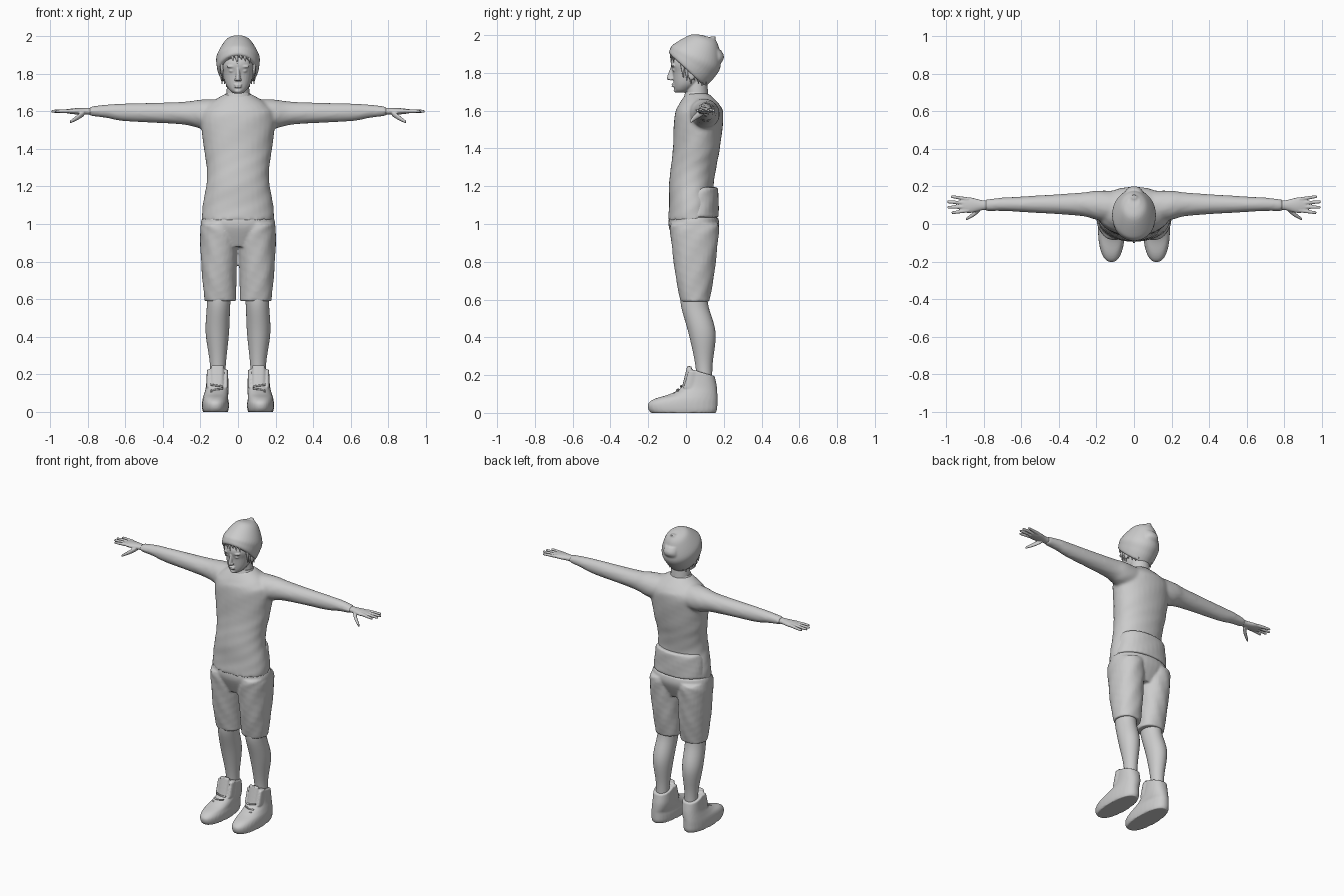
import bpy, bmesh
from math import sin, cos, pi
from mathutils import Vector, Matrix

if "Cube" in bpy.data.objects:
    bpy.data.objects.remove(bpy.data.objects["Cube"])

clay = bpy.data.materials.new("plain grey")
clay.use_nodes = True
GREY = (0.6, 0.6, 0.6, 1)
clay.diffuse_color = GREY
clay.node_tree.nodes["Principled BSDF"].inputs["Base Color"].default_value = GREY


def upright(z, front, back, width, x=0, tilt=0):
    """Cross-section of something that stands: front and back y, half width."""
    centre = Vector((x, (front + back) / 2, z))
    return centre, Vector((0, (back - front) / 2, tilt)), Vector((width, 0, 0))


def sideways(x, y, z, depth, height):
    """Cross-section of something that runs along x."""
    return Vector((x, y, z)), Vector((0, depth, 0)), Vector((0, 0, height))


def spline(before, start, end, after, t):
    """Smooth curve through start and end, shaped by both neighbours."""
    leave, arrive = (end - before) / 2, (after - start) / 2
    turn = leave + arrive - (end - start) * 2
    bend = (end - start) - leave - turn
    return start + (leave + (bend + turn * t) * t) * t


def refine(rings, steps):
    """Add in-between cross-sections along the spline."""
    last = len(rings) - 1
    fine = []
    for i in range(last):
        near = [rings[min(max(i + k, 0), last)] for k in (-1, 0, 1, 2)]
        for step in range(steps):
            fine.append([spline(*part, step / steps) for part in zip(*near)])
    return fine + [rings[-1]]


def loft(bm, *rings, both=False, sides=32, steps=5, square=2, fold=0):
    """Closed smooth skin through the rings; both adds the mirrored copy."""
    for mirror in ((1, -1) if both else (1,)):
        loops = []
        for n, (centre, depth, width) in enumerate(refine(rings, steps)):
            loop = []
            for k in range(sides):
                angle = 2 * pi * k / sides
                c, s = cos(angle), sin(angle)
                radius = (abs(c) ** square + abs(s) ** square) ** (-1 / square)
                radius *= 1 + fold * sin(4 * angle + n) * sin(n / 2 + 2 * angle)
                point = centre + (depth * c + width * s) * radius
                point.x *= mirror
                loop.append(bm.verts.new(point))
            loops.append(loop)
        for low, high in zip(loops, loops[1:]):
            for k in range(sides):
                bm.faces.new((low[k - 1], low[k], high[k], high[k - 1]))
        bm.faces.new(loops[0])
        bm.faces.new(loops[-1])


def blob(bm, place, size, both=False):
    """Ellipsoid, or a mirrored pair of them."""
    for mirror in ((1, -1) if both else (1,)):
        shift = Matrix.Translation((place[0] * mirror, place[1], place[2]))
        bmesh.ops.create_uvsphere(bm, u_segments=20, v_segments=12, radius=1,
                                  matrix=shift @ Matrix.Diagonal((*size, 1)))


def finish(bm, name, voxel=0, relax=2):
    """Make the object; a voxel size melts its pieces into one skin."""
    bmesh.ops.recalc_face_normals(bm, faces=bm.faces)
    mesh = bpy.data.meshes.new(name)
    bm.to_mesh(mesh)
    bm.free()
    mesh.materials.append(clay)
    obj = bpy.data.objects.new(name, mesh)
    bpy.context.collection.objects.link(obj)
    if voxel:
        melt = obj.modifiers.new("melt", "REMESH")
        melt.mode = "VOXEL"
        melt.voxel_size = voxel
        melt.use_smooth_shade = True
        soft = obj.modifiers.new("relax", "SMOOTH")
        soft.factor, soft.iterations = 0.5, relax
    else:
        bpy.ops.object.select_all(action="DESELECT")
        obj.select_set(True)
        bpy.context.view_layer.objects.active = obj
        bpy.ops.object.shade_smooth_by_angle(angle=0.8)


# Shirt: trunk and both sleeves
bm = bmesh.new()
loft(bm, upright(1.02, -.095, .155, .195), upright(1.1, -.09, .15, .187),
     upright(1.2, -.09, .145, .17), upright(1.3, -.08, .16, .167),
     upright(1.4, -.07, .18, .18), upright(1.57, -.06, .197, .2),
     upright(1.63, -.04, .18, .165), upright(1.69, 0, .12, .075),
     square=2.1, fold=.015)
loft(bm, sideways(.1, .09, 1.58, .085, .085), sideways(.2, .1, 1.585, .078, .076),
     sideways(.3, .105, 1.59, .06, .06), sideways(.6, .105, 1.594, .041, .047),
     sideways(.7, .105, 1.6, .036, .035), sideways(.79, .1, 1.6, .03, .025),
     both=True, fold=.02)
finish(bm, "shirt", .01, 4)

# Loose hem hanging below a fold across the back
bm = bmesh.new()
loft(bm, upright(1.035, -.08, .172, .19), upright(1.17, -.04, .172, .164),
     upright(1.195, -.02, .165, .145), square=2.2, fold=.02)
finish(bm, "shirt_back_fold", .008)

# Ribbed collar
bm = bmesh.new()
loft(bm, upright(1.675, -.01, .12, .076), upright(1.698, -.004, .11, .064))
finish(bm, "shirt_collar")

# Shorts: seat and two legs
bm = bmesh.new()
loft(bm, upright(1.035, -.09, .17, .19), upright(.98, -.09, .174, .197),
     upright(.88, -.05, .13, .15), square=2.2)
loft(bm, upright(.59, -.028, .122, .085, .094), upright(.75, -.06, .153, .092, .1),
     upright(.95, -.083, .173, .1, .102), upright(1, -.08, .17, .09, .105),
     both=True, square=2.2, fold=.03)
finish(bm, "shorts", .008)

# Lower legs
bm = bmesh.new()
loft(bm, upright(.1, .06, .14, .04, .11), upright(.25, .05, .14, .042, .107),
     upright(.42, .014, .157, .062, .11), upright(.56, -.025, .12, .062, .104),
     upright(.64, -.03, .11, .065, .1), both=True)
finish(bm, "lower_legs")

# High-top shoes: upper with sole, tongue and flared eyelet flaps
bm = bmesh.new()
loft(bm, upright(0, -.185, .157, .067, .12), upright(.02, -.2, .165, .071, .12),
     upright(.05, -.2, .166, .071, .12), upright(.075, -.165, .166, .067, .12),
     upright(.1, -.085, .166, .064, .115), upright(.14, -.02, .163, .06, .11),
     upright(.215, .012, .152, .056, .11, -.02), both=True, square=2.3)
loft(bm, upright(.12, -.025, .03, .035, .11), upright(.247, .006, .03, .033, .11),
     both=True, square=3)
for x in (.064, .156):
    loft(bm, upright(.13, -.015, .05, .012, x), upright(.225, .012, .06, .01, x),
         both=True, sides=16)
finish(bm, "shoes", .006)

# Laces step up the front of each shoe
bm = bmesh.new()
for i in range(4):
    y, z = i * .02 - .06, .1 + i * .02
    lean = .005 * (-1) ** i
    loft(bm, sideways(.08, y, z - lean, .005, .005),
         sideways(.113, y - .008, z, .005, .005),
         sideways(.146, y, z + lean, .005, .005), both=True, sides=8)
finish(bm, "shoe_laces")

# Hands: palm, four fanned fingers and a lowered thumb
bm = bmesh.new()
loft(bm, sideways(.76, .1, 1.6, .024, .02), sideways(.81, .1, 1.6, .027, .018),
     sideways(.87, .1, 1.6, .041, .016), sideways(.915, .1, 1.6, .036, .01), both=True)
for i in range(4):
    spread = (i - 1.4) * .02
    reach = .995 - abs(spread - .003) ** 2 * 25
    loft(bm, sideways(.88, .1 + spread, 1.602, .01, .011),
         sideways(reach - .01, .1 + spread * 1.4, 1.6, .008, .008),
         sideways(reach, .1 + spread * 1.4, 1.6, .004, .004), both=True, sides=12)
loft(bm, sideways(.82, .085, 1.59, .018, .016), sideways(.85, .055, 1.57, .014, .015),
     sideways(.895, .025, 1.542, .007, .008), both=True, sides=12)
finish(bm, "hands", .004)

# Head with neck, jaw and facial features
bm = bmesh.new()
loft(bm, upright(1.64, 0, .12, .065), upright(1.8, 0, .11, .055))
loft(bm, upright(1.695, -.05, 0, .022), upright(1.712, -.06, .03, .044),
     upright(1.745, -.065, .075, .066), upright(1.8, -.07, .11, .08),
     upright(1.86, -.08, .13, .088), upright(1.95, -.04, .1, .06), square=2.2)
loft(bm, upright(1.835, -.08, -.05, .008), upright(1.772, -.102, -.05, .013),
     upright(1.762, -.09, -.05, .012), sides=16)
blob(bm, (.012, -.08, 1.767), (.008, .01, .007), both=True)     # nostrils
blob(bm, (.034, -.066, 1.838), (.028, .013, .008), both=True)   # brows
blob(bm, (.033, -.06, 1.815), (.015, .012, .008), both=True)    # eyes
blob(bm, (.086, .03, 1.795), (.01, .02, .034), both=True)       # ears
for z in (1.73, 1.741):
    blob(bm, (0, -.067, z), (.022, .01, .005))                  # lips
blob(bm, (0, -.052, 1.708), (.02, .014, .012))                  # chin
finish(bm, "head", .004, 3)

# Locks of hair: a fringe, then tufts down each side to the nape
bm = bmesh.new()
for i in range(6):
    x = (i - 2.5) * .022
    y = x * x * 5 - .086
    tip = 1.875 - .01 * (i % 3)
    loft(bm, upright(1.905, y, y + .016, .012, x),
         upright(tip, y + .004, y + .006, .001, x + .008), sides=8)
for i in range(7):
    y = i * .02 - .022
    tip = 1.775 - .01 * (i % 3) - i * .005
    x = .085 - max(0, y - .03) / 2
    loft(bm, upright(tip + .08, y - .01, y + .015, .012, x),
         upright(tip, y + .006, y + .01, .002, x), both=True, sides=8)
finish(bm, "hair")

# Knitted hat, slouching to blunt corners behind
bm = bmesh.new()
loft(bm, upright(1.811, -.08, .1, .1, tilt=-.084),
     upright(1.82, -.09, .114, .108, tilt=-.084),
     upright(1.85, -.085, .15, .114, tilt=-.075),
     upright(1.893, -.064, .183, .113, tilt=-.06),
     upright(1.967, .025, .175, .07, tilt=-.035),
     upright(1.99, .085, .155, .03, tilt=-.01), sides=40)
loft(bm, upright(1.93, .06, .13, .06), upright(1.992, .13, .16, .015), sides=16)
loft(bm, upright(1.8, .06, .135, .07), upright(1.873, .1, .2, .055),
     upright(1.92, .1, .186, .05), sides=20)
finish(bm, "hat", .006, 4)
